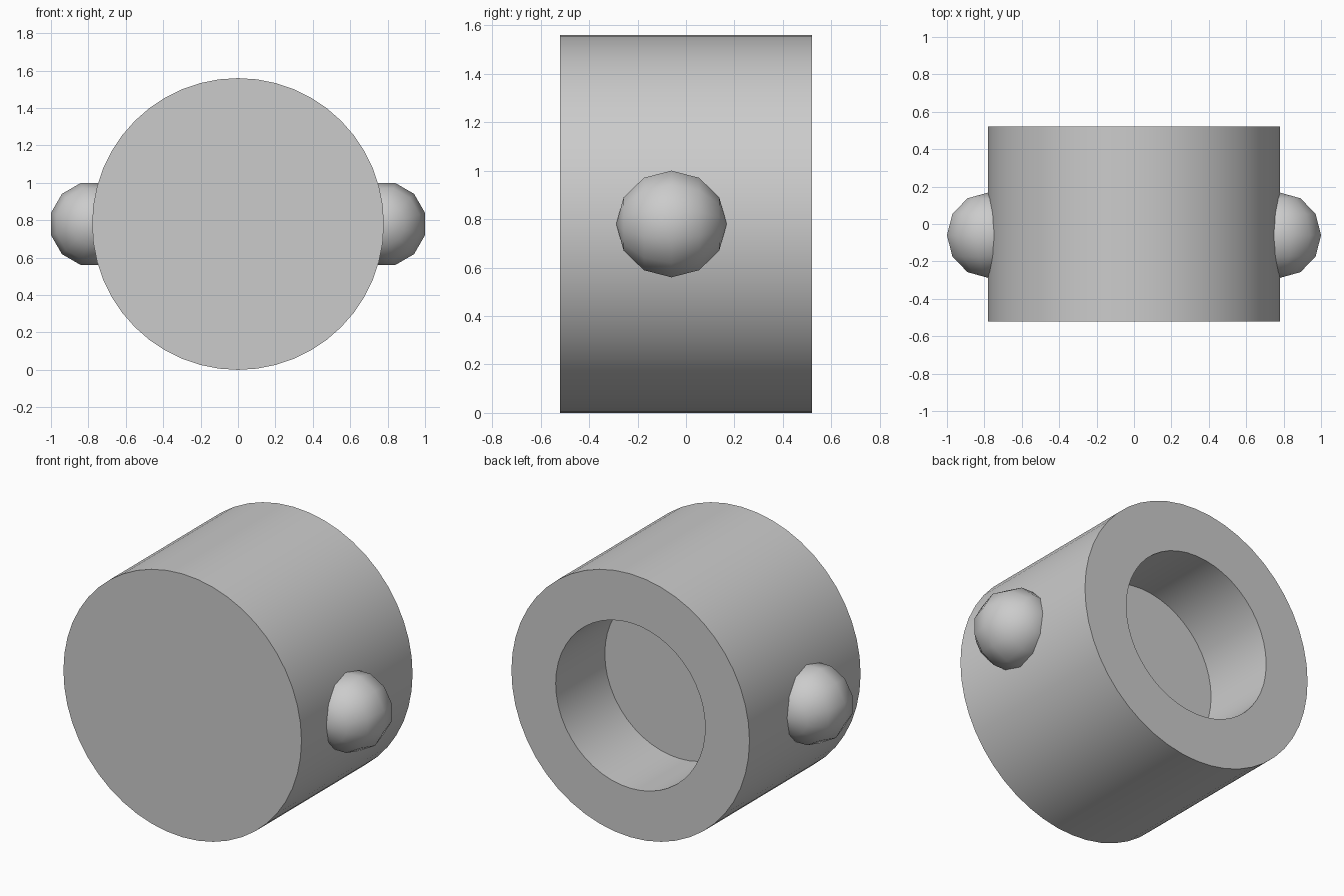
import bpy, bmesh, math
from mathutils import Matrix

if "Cube" in bpy.data.objects:
    bpy.data.objects.remove(bpy.data.objects["Cube"])

R = 0.78            # drum radius, also its centre height
HALF = 0.52         # half the drum length
BORE = 0.49         # socket radius
FLOOR = 0.06        # y of the socket floor

grey = bpy.data.materials.new("plain grey")
grey.use_nodes = True
colour = (0.6, 0.6, 0.6, 1)
grey.diffuse_color = colour
grey.node_tree.nodes["Principled BSDF"].inputs["Base Color"].default_value = colour


def finish(bm, name, angle):
    bmesh.ops.recalc_face_normals(bm, faces=bm.faces)
    mesh = bpy.data.meshes.new(name)
    bm.to_mesh(mesh)
    bm.free()
    mesh.materials.append(grey)
    obj = bpy.data.objects.new(name, mesh)
    bpy.context.collection.objects.link(obj)
    bpy.ops.object.select_all(action='DESELECT')
    obj.select_set(True)
    bpy.context.view_layer.objects.active = obj
    bpy.ops.object.shade_smooth_by_angle(angle=math.radians(angle))
    return obj


# Drum: closed front, blind round socket in the back
def ring(bm, radius, y, sides=48):
    steps = [2 * math.pi * i / sides for i in range(sides)]
    return [bm.verts.new((radius * math.sin(a), y, R + radius * math.cos(a))) for a in steps]


bm = bmesh.new()
rings = [ring(bm, r, y) for r, y in ((R, -HALF), (R, HALF), (BORE, HALF), (BORE, FLOOR))]
for a, b in zip(rings, rings[1:]):
    for i in range(len(a)):
        bm.faces.new((a[i - 1], a[i], b[i], b[i - 1]))
bm.faces.new(rings[0])
bm.faces.new(rings[-1])
finish(bm, "drum", 30)

# Side knobs: coarse balls half sunk into the drum, poles along y
for side, name in ((1, "left_knob"), (-1, "right_knob")):
    bm = bmesh.new()
    bmesh.ops.create_uvsphere(bm, u_segments=12, v_segments=6, radius=0.228)
    turn = Matrix.Rotation(math.pi / 2, 4, 'X') @ Matrix.Rotation(math.radians(15), 4, 'Z')
    bm.transform(Matrix.Translation((side * R, -0.06, R)) @ turn)
    finish(bm, name, 40)
